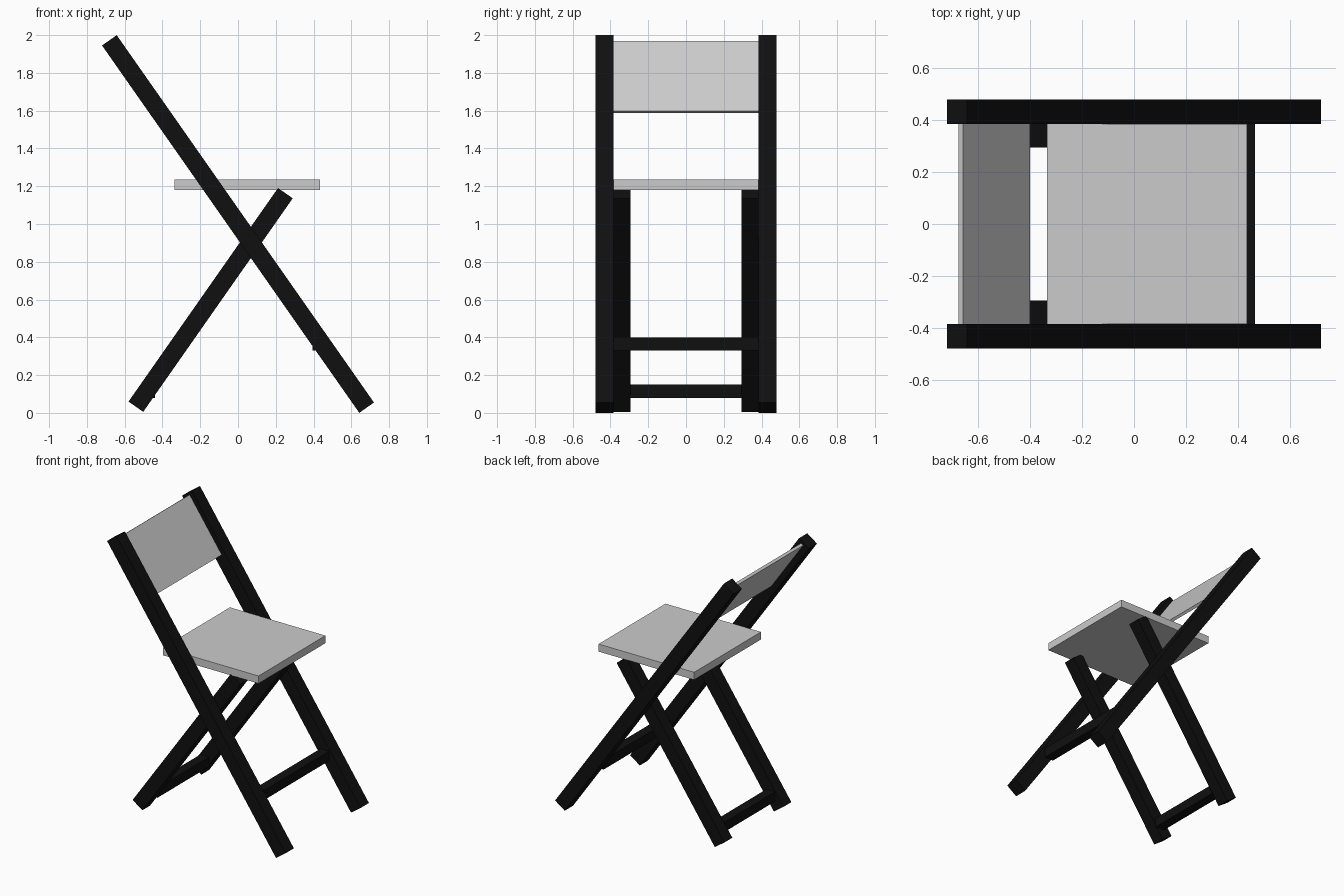
import bpy
from math import radians

if "Cube" in bpy.data.objects:
    bpy.data.objects.remove(bpy.data.objects["Cube"])

TILT = radians(35)

black = bpy.data.materials.new("black_paint")
black.diffuse_color = (0.005, 0.005, 0.005, 1)
black.use_nodes = True
black.node_tree.nodes["Principled BSDF"].inputs["Base Color"].default_value = black.diffuse_color


def box(name, loc, size, tilt=0.0, mat=None):
    bpy.ops.mesh.primitive_cube_add(size=1, location=loc, rotation=(0, tilt, 0))
    ob = bpy.context.object
    ob.name = name
    ob.scale = size
    bpy.ops.object.transform_apply(location=False, rotation=False, scale=True)
    if mat:
        ob.data.materials.append(mat)
    return ob


# Crossed leg pairs: long outer legs carry the backrest, short inner legs the seat
for side, s in (("left", 1), ("right", -1)):
    box("long_leg_" + side, (0, s * 0.432, 1.0), (0.095, 0.095, 2.374), -TILT, black)
    box("short_leg_" + side, (-0.145, s * 0.34, 0.598), (0.095, 0.09, 1.38), TILT, black)

# Rungs
box("long_leg_rung", (0.43, 0, 0.365), (0.07, 0.77, 0.07), 0, black)
box("short_leg_rung", (-0.475, 0, 0.115), (0.07, 0.6, 0.07), 0, black)

# Seat and backrest panels
box("seat", (0.05, 0, 1.207), (0.77, 0.77, 0.055))
box("backrest", (-0.538, 0, 1.778), (0.02, 0.77, 0.45), -TILT)
